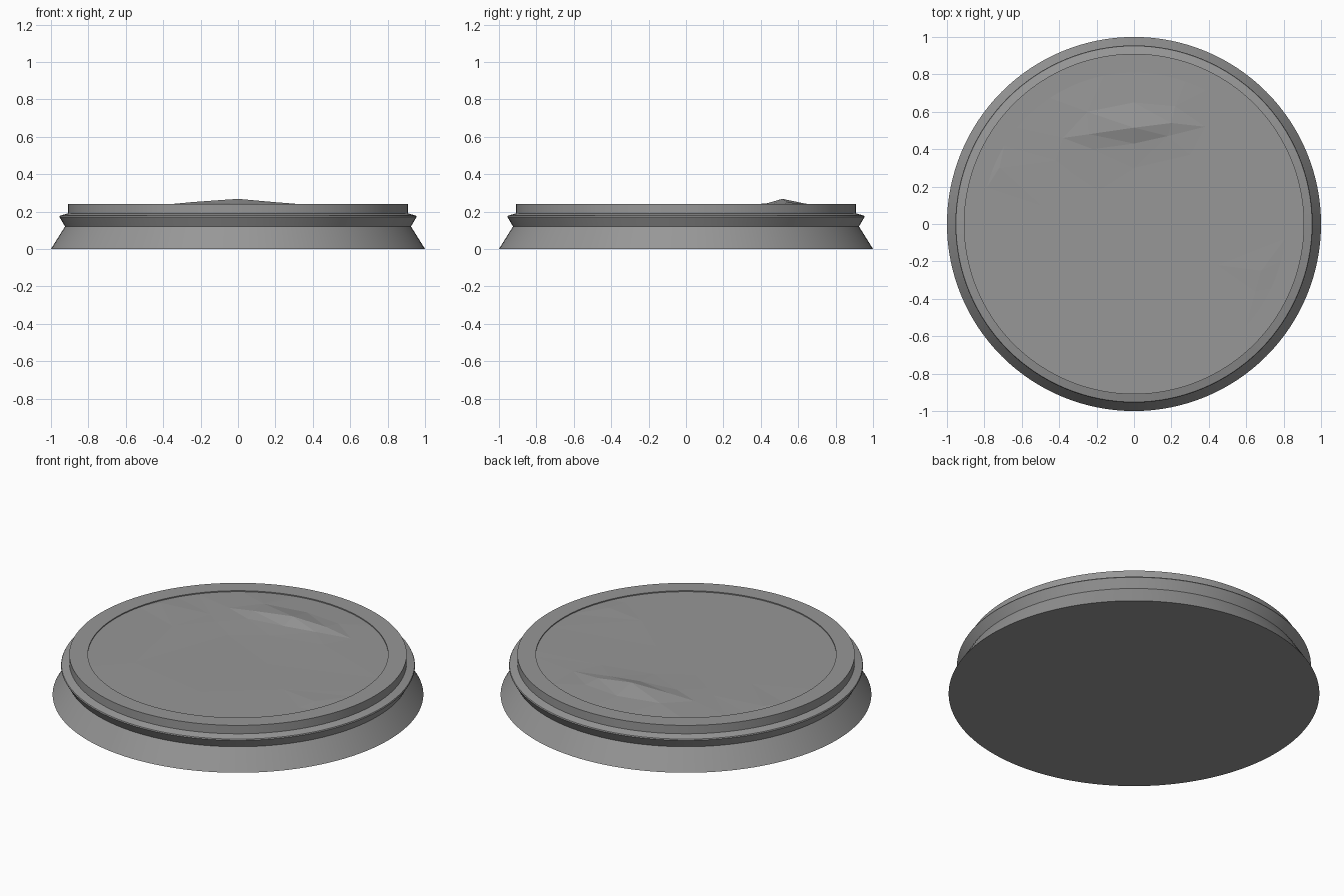
import bpy, bmesh, math
from mathutils import Vector
from mathutils.geometry import delaunay_2d_cdt

if "Cube" in bpy.data.objects:
    bpy.data.objects.remove(bpy.data.objects["Cube"])

SEG = 128

# Dark grey finish shared by both parts
grey = bpy.data.materials.new("dark_grey")
grey.diffuse_color = (0.31, 0.31, 0.31, 1)
grey.use_nodes = True
grey.node_tree.nodes["Principled BSDF"].inputs["Base Color"].default_value = grey.diffuse_color


def ring_points(r, n=SEG):
    return [(r * math.cos(2 * math.pi * i / n), r * math.sin(2 * math.pi * i / n)) for i in range(n)]


def add_object(name, bm):
    bmesh.ops.recalc_face_normals(bm, faces=bm.faces)
    mesh = bpy.data.meshes.new(name)
    bm.to_mesh(mesh)
    bm.free()
    mesh.materials.append(grey)
    ob = bpy.data.objects.new(name, mesh)
    bpy.context.collection.objects.link(ob)
    bpy.ops.object.select_all(action='DESELECT')
    ob.select_set(True)
    bpy.context.view_layer.objects.active = ob
    return ob


# Turned base: flared foot, pinched waist, collar, flat rim and shallow recess
profile = [(1.0, 0), (0.925, 0.12), (0.955, 0.172), (0.952, 0.178), (0.91, 0.19),
           (0.91, 0.24), (0.81, 0.24), (0.81, 0.225)]
bm = bmesh.new()
rings = [[bm.verts.new((x, y, z)) for x, y in ring_points(r)] for r, z in profile]
for a, b in zip(rings, rings[1:]):
    for i in range(SEG):
        j = (i + 1) % SEG
        bm.faces.new((a[i], a[j], b[j], b[i]))
bm.faces.new(rings[0][::-1])
bm.faces.new(rings[-1])
add_object("display_base", bm)
bpy.ops.object.shade_smooth_by_angle(angle=math.radians(20))

# Ground sheet with a low faceted ridge and faint undulations
heights = [
    (-0.24, 0.48, 0.251), (0, 0.515, 0.268), (0.20, 0.54, 0.250),     # crest
    (-0.25, 0.60, 0.244), (0, 0.65, 0.24), (0.22, 0.63, 0.240),       # back foot
    (-0.22, 0.40, 0.240), (0, 0.43, 0.243), (0.18, 0.47, 0.241),      # front step
    (-0.38, 0.46, 0.238), (-0.34, 0.28, 0.236), (-0.19, 0.18, 0.235),
    (0.0, 0.30, 0.237), (0.30, 0.37, 0.237), (0.38, 0.52, 0.236),
    (-0.72, 0.30, 0.238), (-0.42, 0.34, 0.236), (-0.5, 0.1, 0.236),
    (0.45, -0.22, 0.236), (0.68, -0.25, 0.238), (0.65, -0.36, 0.235),
    (-0.4, -0.4, 0.235), (0.1, -0.5, 0.235), (0.2, 0.0, 0.235),
]
points = heights + [(x, y, 0.234) for x, y in ring_points(0.81)]
verts2d, _, tris, orig, _, _ = delaunay_2d_cdt([Vector(p[:2]) for p in points], [], [], 0, 1e-6)
bm = bmesh.new()
vs = [bm.verts.new((v.x, v.y, points[o[0]][2])) for v, o in zip(verts2d, orig)]
for t in tris:
    bm.faces.new([vs[i] for i in t])
add_object("ground_surface", bm)
